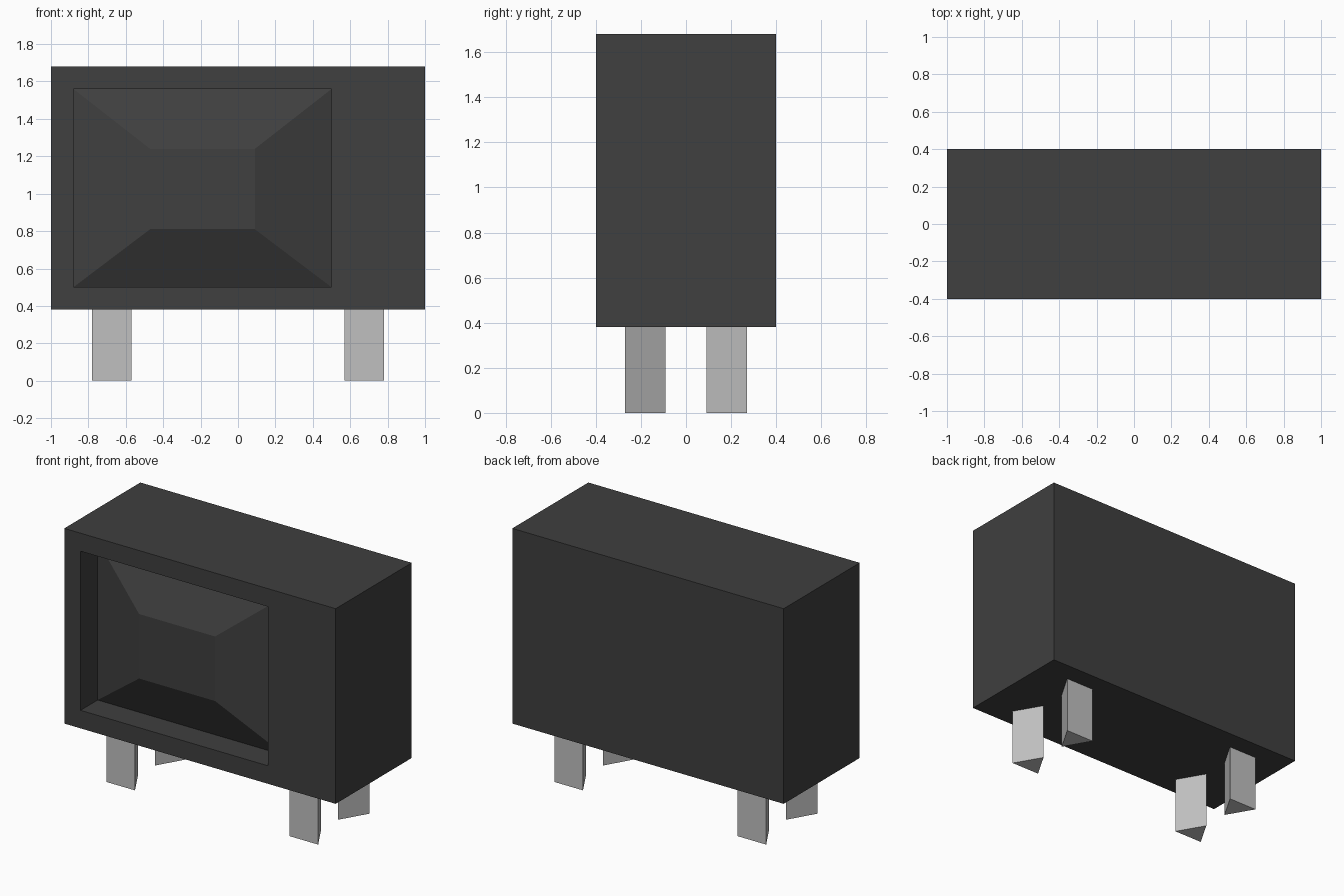
import bpy, bmesh

if "Cube" in bpy.data.objects:
    bpy.data.objects.remove(bpy.data.objects["Cube"])


def material(name, v):
    m = bpy.data.materials.new(name)
    m.diffuse_color = (v, v, v, 1)
    m.use_nodes = True
    m.node_tree.nodes["Principled BSDF"].inputs["Base Color"].default_value = m.diffuse_color
    return m


dark = material("charcoal plastic", 0.05)
grey = material("light grey metal", 0.53)


def loft(name, rings, mat, location=(0, 0, 0)):
    """Bridge successive rings of points and cap both ends."""
    bm = bmesh.new()
    loops = [[bm.verts.new(p) for p in ring] for ring in rings]
    n = len(rings[0])
    for a, b in zip(loops, loops[1:]):
        for i in range(n):
            j = (i + 1) % n
            bm.faces.new((a[i], a[j], b[j], b[i]))
    bm.faces.new(loops[0])
    bm.faces.new(loops[-1])
    bmesh.ops.recalc_face_normals(bm, faces=bm.faces[:])
    mesh = bpy.data.meshes.new(name)
    bm.to_mesh(mesh)
    bm.free()
    mesh.materials.append(mat)
    obj = bpy.data.objects.new(name, mesh)
    obj.location = location
    bpy.context.collection.objects.link(obj)
    return obj


def rect(x0, x1, z0, z1, y):
    return [(x0, y, z0), (x1, y, z0), (x1, y, z1), (x0, y, z1)]


# Cabinet: box with a recessed front opening and a bulging faceted screen
loft("television_cabinet", [
    rect(-1, 1, 0.38, 1.68, 0.4),
    rect(-1, 1, 0.38, 1.68, -0.4),
    rect(-0.88, 0.50, 0.50, 1.56, -0.4),
    rect(-0.88, 0.50, 0.50, 1.56, -0.22),
    rect(-0.47, 0.09, 0.81, 1.24, -0.37),
], dark)

# Legs: triangular prisms, flat side outward, point toward the middle
for sx, side in ((-1, "left"), (1, "right")):
    for sy, end in ((-1, "front"), (1, "back")):
        tri = [(-0.105, sy * 0.27), (0.105, sy * 0.27), (0, sy * 0.09)]
        loft(f"{end}_{side}_leg",
             [[(x, y, z) for x, y in tri] for z in (0, 0.38)],
             grey, (sx * 0.675, 0, 0))
